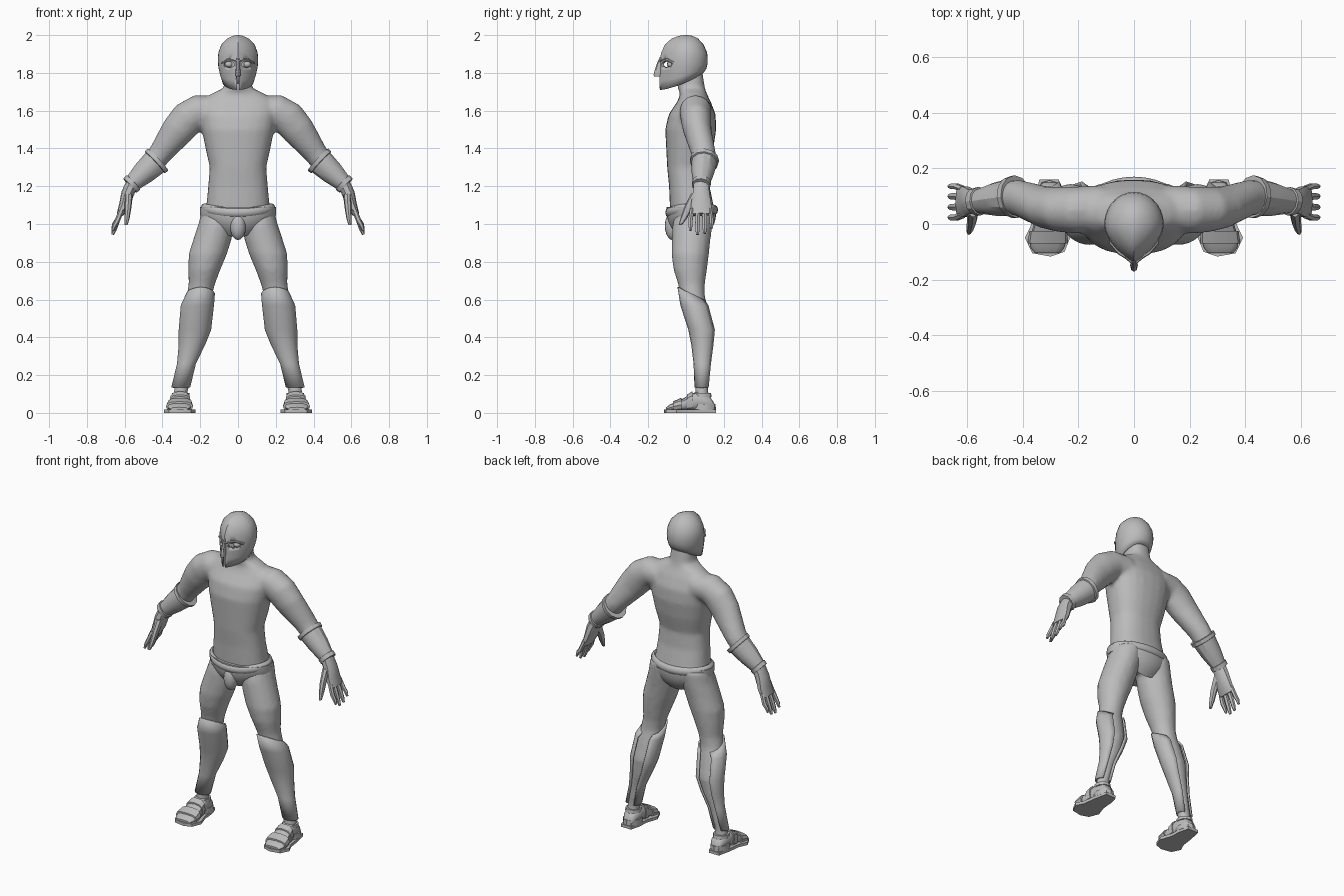
import bpy, bmesh, math
from mathutils import Vector as V, Matrix

if "Cube" in bpy.data.objects:
    bpy.data.objects.remove(bpy.data.objects["Cube"])

grey = bpy.data.materials.new("plain grey")
grey.diffuse_color = (0.5, 0.5, 0.5, 1)
grey.use_nodes = True
grey.node_tree.nodes["Principled BSDF"].inputs["Base Color"].default_value = grey.diffuse_color


def loft(bm, rings, n=12, caps=(True, True), e=1.0, gap=0.0, loop=False):
    """Skin rings of (centre, u, v); gap leaves an opening around +v."""
    rows = []
    for c, u, v in rings:
        row = []
        for i in range(n):
            a = 2 * math.pi * i / n
            if gap:
                a = math.pi / 2 + gap + (2 * math.pi - 2 * gap) * i / (n - 1)
            ca, sa = math.cos(a), math.sin(a)
            ca, sa = math.copysign(abs(ca) ** e, ca), math.copysign(abs(sa) ** e, sa)
            row.append(bm.verts.new(V(c) + V(u) * ca + V(v) * sa))
        rows.append(row)
    skin(bm, rows, caps, not gap, loop)


def skin(bm, rows, caps=(True, True), wrap=True, loop=False):
    n = len(rows[0])
    pairs = list(zip(rows, rows[1:])) + ([(rows[-1], rows[0])] if loop else [])
    for r, s in pairs:
        for i in range(n if wrap else n - 1):
            j = (i + 1) % n
            bm.faces.new((r[i], r[j], s[j], s[i]))
    if wrap and not loop:
        if caps[0]:
            bm.faces.new(rows[0])
        if caps[1]:
            bm.faces.new(rows[-1])


def along(pts, s=1):
    """Rings following a path of (x, y, z, half width, half depth)."""
    P = [V((s * p[0], p[1], p[2])) for p in pts]
    out = []
    for i, p in enumerate(pts):
        t = P[min(i + 1, len(P) - 1)] - P[max(i - 1, 0)]
        u = t.cross(V((0, 1, 0))).normalized()
        out.append((P[i], u * p[3], V((0, p[4], 0))))
    return out


def level(rows, s=1, tilt=0):
    """Horizontal rings of (z, x, half width, y front, y back)."""
    return [((s * x, (a + b) / 2, z), (hx, 0, 0), (0, (b - a) / 2, tilt if i == 0 else 0))
            for i, (z, x, hx, a, b) in enumerate(rows)]


def ball(bm, c, r, seg=16):
    m = Matrix.Translation(c) @ Matrix.Diagonal((*r, 1))
    bmesh.ops.create_uvsphere(bm, u_segments=seg, v_segments=seg // 2 + 2, radius=1, matrix=m)


def finish(name, bm, mirror=False, angle=40):
    bmesh.ops.recalc_face_normals(bm, faces=bm.faces)
    me = bpy.data.meshes.new(name)
    bm.to_mesh(me)
    bm.free()
    me.materials.append(grey)
    me.polygons.foreach_set("use_smooth", [True] * len(me.polygons))
    me.set_sharp_from_angle(angle=math.radians(angle))
    ob = bpy.data.objects.new(name, me)
    bpy.context.collection.objects.link(ob)
    if mirror:
        ob.modifiers.new("mirror", "MIRROR")
    return ob


# Body: torso, arms and legs fused into one skin
bm = bmesh.new()
loft(bm, level([(.98, 0, .13, -.06, .13), (1.08, 0, .17, -.085, .15), (1.2, 0, .158, -.09, .125),
                (1.3, 0, .15, -.10, .12), (1.4, 0, .172, -.105, .145), (1.5, 0, .192, -.11, .16),
                (1.58, 0, .205, -.092, .157), (1.65, 0, .2, -.045, .13), (1.69, 0, .14, -.03, .11),
                (1.72, 0, .075, -.045, .1), (1.82, 0, .065, -.05, .085)]), 24, e=.85)
for s in (1, -1):
    loft(bm, along([(.12, .055, 1.6, .08, .085), (.21, .05, 1.597, .088, .085), (.265, .052, 1.56, .094, .082),
                    (.32, .06, 1.495, .088, .076), (.41, .092, 1.375, .064, .066),
                    (.46, .097, 1.31, .058, .058), (.57, .08, 1.205, .035, .04)], s), 16)
    loft(bm, level([(1.08, .10, .09, -.05, .15), (1.0, .114, .096, -.072, .142), (.92, .135, .102, -.075, .13),
                    (.84, .16, .102, -.077, .122), (.76, .178, .086, -.067, .112), (.68, .192, .07, -.042, .1),
                    (.62, .205, .068, -.03, .1), (.55, .215, .074, -.01, .118), (.44, .227, .072, .025, .145),
                    (.34, .245, .058, .04, .138), (.24, .275, .042, .05, .125),
                    (.12, .302, .038, .048, .118), (.05, .305, .04, .045, .13)], s), 16)
body = finish("body", bm)
rm = body.modifiers.new("fuse", "REMESH")
rm.mode, rm.voxel_size, rm.use_smooth_shade = "VOXEL", .012, True
sm = body.modifiers.new("soften", "SMOOTH")
sm.factor, sm.iterations = .5, 6

# Hands: palm, four fingers and thumb
bm = bmesh.new()
loft(bm, along([(.558, .08, 1.22, .033, .04), (.585, .08, 1.16, .034, .046), (.603, .08, 1.1, .027, .056),
                (.625, .08, 1.05, .018, .057)]), 10, e=.8)
for y, tip, r in ((.126, .975, .012), (.096, .95, .014), (.064, .944, .014), (.033, .965, .013)):
    yt = y + (y - .08) * .2
    loft(bm, along([(.615, y, 1.08, .014, r), (.638, yt, 1.02, .014, r),
                    (.655, yt, tip + .025, .012, r * .9), (.664, yt, tip, .007, r * .55)]), 6)
loft(bm, along([(.578, .055, 1.16, .022, .03), (.582, .015, 1.09, .018, .024),
                (.588, -.012, 1.03, .014, .017), (.593, -.03, .995, .008, .009)]), 8)
finish("hands", bm, True)

# Bracers with a raised lip at each end
bm = bmesh.new()
A, B = V((.424, .098, 1.341)), V((.572, .08, 1.203))
prof = [(0, .07), (0, .08), (.11, .078), (.12, .07), (.5, .062), (.87, .047), (.88, .053), (1, .051), (1, .042)]
d = (B - A).normalized()
u = d.cross(V((0, 1, 0))).normalized()
v = u.cross(d).normalized()
loft(bm, [(A.lerp(B, t), u * r, v * r * .97) for t, r in prof], 12)
finish("bracers", bm, True, 30)

# Greaves: shin shells open down the back of the calf
bm = bmesh.new()
loft(bm, level([(.63, .198, .076, -.045, .108), (.57, .215, .088, -.03, .128), (.44, .228, .086, .012, .162),
                (.36, .244, .07, .028, .153), (.26, .273, .05, .04, .138), (.135, .303, .05, .045, .125)],
               tilt=-.035), 15, gap=.5)
g = finish("greaves", bm, True)
so = g.modifiers.new("thickness", "SOLIDIFY")
so.thickness, so.offset = .01, -1

# Feet
bm = bmesh.new()
foot = [(.15, .303, .028, .05), (.125, .303, .042, .09), (.06, .304, .046, .115), (0, .306, .054, .085),
        (-.055, .309, .066, .056), (-.085, .311, .06, .045), (-.105, .311, .045, .03)]
loft(bm, [((x, y, (h + .012) / 2), (w, 0, 0), (0, 0, (h - .012) / 2)) for y, x, w, h in foot], 12, e=.75)
finish("feet", bm, True)

# Sandal soles
bm = bmesh.new()
outline = [(.27, .16), (.34, .16), (.358, .08), (.368, 0), (.392, -.05), (.365, -.105), (.3, -.117),
           (.25, -.1), (.226, -.04), (.25, .03), (.255, .1)]
skin(bm, [[bm.verts.new((x, y, z)) for x, y in outline] for z in (0, .018)])
finish("sandal_soles", bm, True, 30)

# Sandal straps: toe band, instep band, heel band
bm = bmesh.new()
for rows in ([(-.07, .31, .072, .06), (-.025, .308, .068, .08)],
             [(.005, .307, .059, .096), (.035, .306, .055, .115)]):
    loft(bm, [((x, y, h / 2 + .003), (w, 0, 0), (0, 0, h / 2 - .003)) for y, x, w, h in rows], 12, e=.75)
loft(bm, level([(.015, .304, .052, .03, .158), (.048, .304, .051, .03, .157)]), 12)
loft(bm, level([(.085, .304, .047, .035, .136), (.105, .304, .046, .037, .132)]), 12)
finish("sandal_straps", bm, True, 30)

# Briefs: high-cut sides falling to the crotch
bm = bmesh.new()
rows = []
for k in range(8):
    t, row = k / 7, []
    for i in range(32):
        a = 2 * math.pi * i / 32
        c, s = math.cos(a), math.sin(a)
        zb = 1.045 - .115 * abs(s) ** 2.5
        f = 1 - .5 * t ** 3 * abs(s)
        row.append(bm.verts.new((.2 * c, .032 + (.128 if s > 0 else .134) * s * f, 1.09 + (zb - 1.09) * t)))
    rows.append(row)
skin(bm, rows)
ball(bm, (0, -.07, .99), (.042, .042, .075))
finish("briefs", bm)

# Belt: rolled waistband dipping at the front
bm = bmesh.new()
rings = []
for i in range(32):
    a = 2 * math.pi * i / 32
    c, s = math.cos(a), math.sin(a)
    z = 1.083 - (.022 if s < 0 else .008) * s * s
    rings.append(((.18 * c, .03 + .122 * s, z), (.018 * c, .018 * s, 0), (0, 0, .026)))
loft(bm, rings, 8, loop=True)
finish("belt", bm, angle=60)

# Helmet: wedge-fronted shell with eye holes and a mouth slit
bm = bmesh.new()
rows = []
for zf, zb, hx, yf, yb in ((1.71, 1.79, .082, -.144, .085), (1.76, 1.82, .095, -.144, .107),
                           (1.81, 1.85, .104, -.143, .115), (1.86, 1.88, .107, -.14, .115),
                           (1.905, 1.91, .104, -.132, .111), (1.95, 1.95, .088, -.112, .093),
                           (1.982, 1.982, .056, -.075, .064), (1.996, 1.996, .026, -.036, .034),
                           (2, 2, .008, -.01, .012)):
    row = []
    for i in range(28):
        a = 2 * math.pi * i / 28
        c, s = math.cos(a), math.sin(a)
        y = yf * (.6 * c + .4 * (1 - abs(s))) if c > 0 else -yb * c
        row.append(bm.verts.new((hx * s, y, zb + (zf - zb) * (1 + c) / 2)))
    rows.append(row)
skin(bm, rows, (False, True))
helmet = finish("helmet", bm)
so = helmet.modifiers.new("thickness", "SOLIDIFY")
so.thickness, so.offset = .012, -1
bm = bmesh.new()
for s in (1, -1):
    ball(bm, (s * .05, -.11, 1.845), (.034, .05, .017))
bmesh.ops.create_cube(bm, size=1, matrix=Matrix.Translation((0, -.14, 1.73)) @ Matrix.Diagonal((.013, .08, .1, 1)))
cutter = finish("face_opening_cutter", bm)
cutter.hide_render = True
cutter.hide_set(True)
bo = helmet.modifiers.new("openings", "BOOLEAN")
bo.operation, bo.object, bo.solver = "DIFFERENCE", cutter, "EXACT"

# Face and eyes behind the helmet
bm = bmesh.new()
ball(bm, (0, -.012, 1.845), (.082, .088, .11), 20)
for s in (1, -1):
    ball(bm, (s * .048, -.078, 1.845), (.022, .022, .018), 12)
finish("face_and_eyes", bm)

# Nose guard and brow ridges
bm = bmesh.new()
loft(bm, level([(1.885, 0, .006, -.138, -.12), (1.86, 0, .01, -.15, -.12), (1.82, 0, .012, -.164, -.12),
                (1.79, 0, .014, -.172, -.125), (1.78, 0, .011, -.168, -.125)]), 8)
for s in (1, -1):
    path = [(.006, -.138, 1.862), (.03, -.118, 1.872), (.058, -.1, 1.871), (.088, -.064, 1.852)]
    loft(bm, [((s * x, y, z), (0, .008, 0), (0, 0, .006)) for x, y, z in path], 6)
finish("nose_guard_and_brows", bm)
